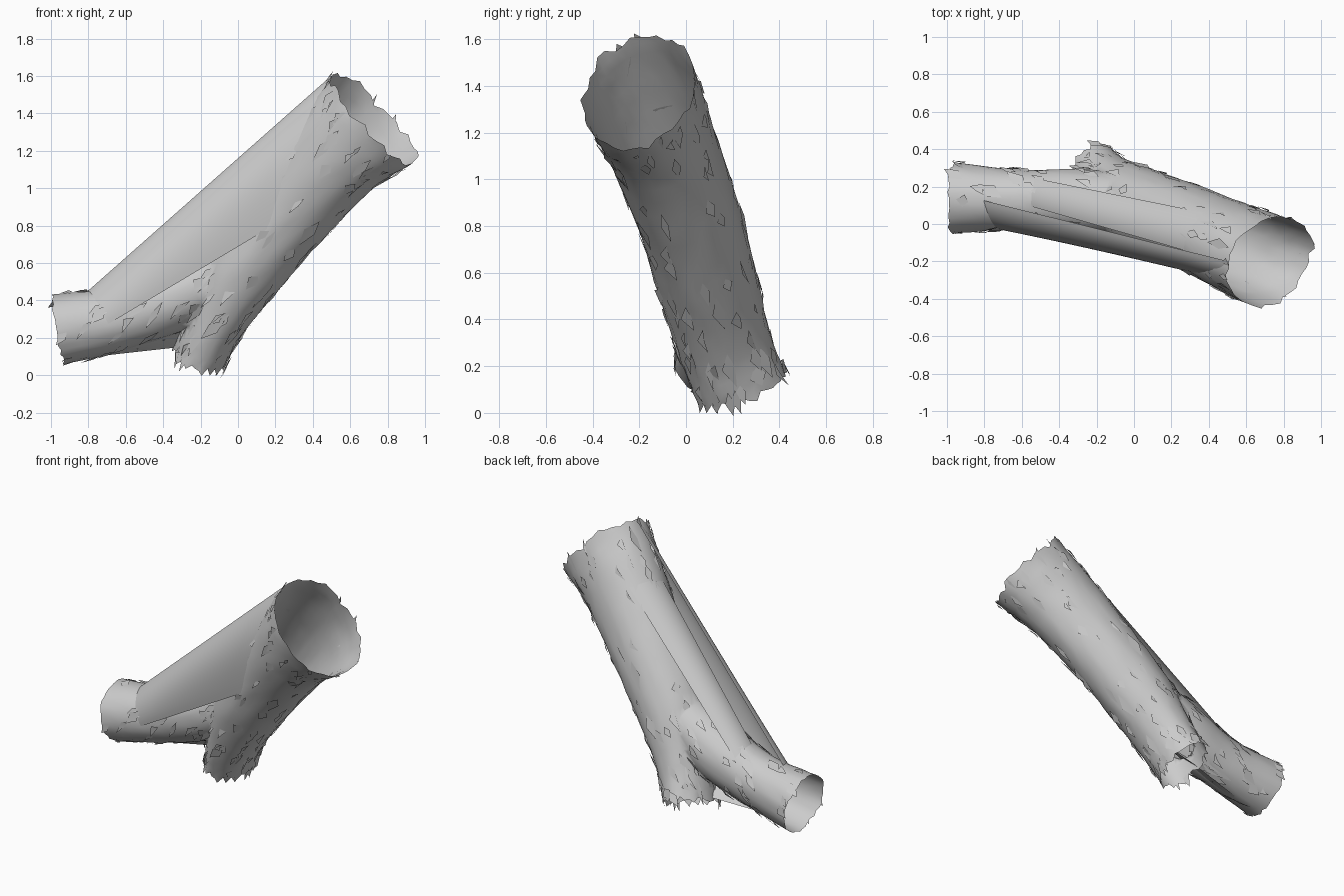
import bpy, bmesh, random
from math import sin, cos, pi
from mathutils import Vector

if "Cube" in bpy.data.objects:
    bpy.data.objects.remove(bpy.data.objects["Cube"])

random.seed(4)
N, SUB = 40, 5
Y = Vector((0, 1, 0))

# Stations: centre x, y, z, half width seen from the front, half depth
TRUNK = [(0.72, -0.20, 1.37, 0.32, 0.25), (0.53, -0.12, 1.19, 0.275, 0.235),
         (0.26, 0.00, 0.87, 0.24, 0.22), (0.02, 0.09, 0.56, 0.22, 0.215),
         (-0.13, 0.17, 0.28, 0.165, 0.20), (-0.205, 0.24, 0.10, 0.145, 0.20)]
BRANCH = [(0.02, 0.10, 0.60, 0.16, 0.16), (-0.30, 0.12, 0.43, 0.18, 0.175),
          (-0.62, 0.13, 0.31, 0.17, 0.16), (-0.96, 0.14, 0.245, 0.19, 0.19)]


def smooth_stations(pts):
    """Catmull-Rom interpolation of all five station values."""
    out = []
    for i in range(len(pts) - 1):
        q = [pts[max(0, i - 1)], pts[i], pts[i + 1], pts[min(len(pts) - 1, i + 2)]]
        for k in range(SUB):
            t = k / SUB
            out.append([0.5 * (2 * b + (c - a) * t + (2 * a - 5 * b + 4 * c - d) * t * t
                        + (3 * b - a - 3 * c + d) * t ** 3) for a, b, c, d in zip(*q)])
    return out + [list(pts[-1])]


def ring_fn(st, i):
    """Return a function giving the ring point at an angle (pi = up/left, pi/2 = front)."""
    c = Vector(st[i][:3])
    t = (Vector(st[min(i + 1, len(st) - 1)][:3]) - Vector(st[max(i - 1, 0)][:3])).normalized()
    u = t.cross(Y).normalized()
    v = t.cross(u)
    return lambda a, s=1.0: c + s * (u * cos(a) * st[i][3] + v * sin(a) * st[i][4])


def sweep(st, i0, i1, a0, a1):
    """Slanted line over a tube: station and angle change together as k goes 0 to 1."""
    def point(k):
        x = i0 + (i1 - i0) * k
        i, a = int(x), a0 + (a1 - a0) * k
        return ring_fn(st, i)(a).lerp(ring_fn(st, min(i + 1, len(st) - 1))(a), x - i)
    return point


def new_object(name, bm):
    me = bpy.data.meshes.new(name)
    bm.to_mesh(me)
    bm.free()
    ob = bpy.data.objects.new(name, me)
    bpy.context.collection.objects.link(ob)
    return ob


def smooth(ob):
    for p in ob.data.polygons:
        p.use_smooth = True


def tube(name, st):
    """Capped loft, ready for the union."""
    bm = bmesh.new()
    rings = []
    for i in range(len(st)):
        f = ring_fn(st, i)
        s = [1 + random.uniform(-0.015, 0.015) for _ in range(N)]
        rings.append([bm.verts.new(f(2 * pi * k / N, s[k])) for k in range(N)])
    for a, b in zip(rings, rings[1:]):
        for k in range(N):
            j = (k + 1) % N
            bm.faces.new((a[k], a[j], b[j], b[k]))
    bm.faces.new(rings[0])
    bm.faces.new(rings[-1])
    bmesh.ops.recalc_face_normals(bm, faces=bm.faces)
    return new_object(name, bm)


def web(name, f, g, n=16, m=8):
    """Ruled sheet stretched between two lines."""
    bm = bmesh.new()
    grid = [[bm.verts.new(f(i / n).lerp(g(i / n), j / m)) for j in range(m + 1)]
            for i in range(n + 1)]
    for r, s in zip(grid, grid[1:]):
        for j in range(m):
            bm.faces.new((r[j], r[j + 1], s[j + 1], s[j]))
    smooth(new_object(name, bm))


trunk_st, branch_st = smooth_stations(TRUNK), smooth_stations(BRANCH)

# Forked hollow trunk: union of both lofts, then open the ends
trunk = tube("forked_trunk", trunk_st)
cutter = tube("branch_helper", branch_st)
mod = trunk.modifiers.new("join", "BOOLEAN")
mod.operation, mod.solver, mod.object = "UNION", "EXACT", cutter
dg = bpy.context.evaluated_depsgraph_get()
joined = bpy.data.meshes.new_from_object(trunk.evaluated_get(dg))
trunk.modifiers.clear()
trunk.data = joined
bpy.data.objects.remove(cutter)

bm = bmesh.new()
bm.from_mesh(joined)
ends = [Vector(TRUNK[0][:3]), Vector(TRUNK[-1][:3]), Vector(BRANCH[-1][:3])]
caps = [f for f in bm.faces if len(f.verts) > 12
        and min((f.calc_center_median() - e).length for e in ends) < 0.06]
bmesh.ops.delete(bm, geom=caps, context="FACES_ONLY")

# Ragged rims
for v in bm.verts:
    if v.is_boundary:
        amount = random.uniform(-0.006, 0.012) if v.co.x < -0.7 else random.uniform(-0.02, 0.03)
        v.co += amount * (v.co - Vector((0, 0.1, 0.55))).normalized()
bm.normal_update()

# Loose bark shards lying on the surface
shards = bmesh.new()
faces = list(bm.faces)
for f in random.sample(faces, min(200, len(faces))):
    c, n = f.calc_center_median(), f.normal
    along = Vector((random.uniform(0.4, 0.9), -0.2, 0.7))
    along = (along - n * along.dot(n)).normalized()
    side = n.cross(along)
    L, W = random.uniform(0.04, 0.10), random.uniform(0.015, 0.045)
    pts = [c - along * L, c + side * W, c + along * L * random.uniform(0.5, 1),
           c - side * W * random.uniform(-0.3, 1)]
    shards.faces.new([shards.verts.new(p + n * random.uniform(0.0, 0.014)) for p in pts])
new_object("bark_shards", shards)

bm.to_mesh(joined)
bm.free()
smooth(trunk)

# Stretched sheets bridging the upper crotch: outer front sheet and inner fill
web("upper_web", sweep(trunk_st, 0, 11, pi, pi / 2 + 0.1),
    sweep(branch_st, 12, 11, pi - 0.05, pi / 2 - 0.1))
web("crotch_fill", sweep(trunk_st, 6, 6, pi - 0.2, pi + 0.8),
    sweep(branch_st, 8, 8, pi - 0.2, pi + 0.8))

# Sheet hanging under the branch, reaching the stub and the trunk front
low, high = Vector((-0.32, 0.22, 0.15)), Vector((-0.14, -0.02, 0.42))
web("lower_web", sweep(branch_st, 12, 9, 0.0, 1.7), lambda k: low.lerp(high, k))
